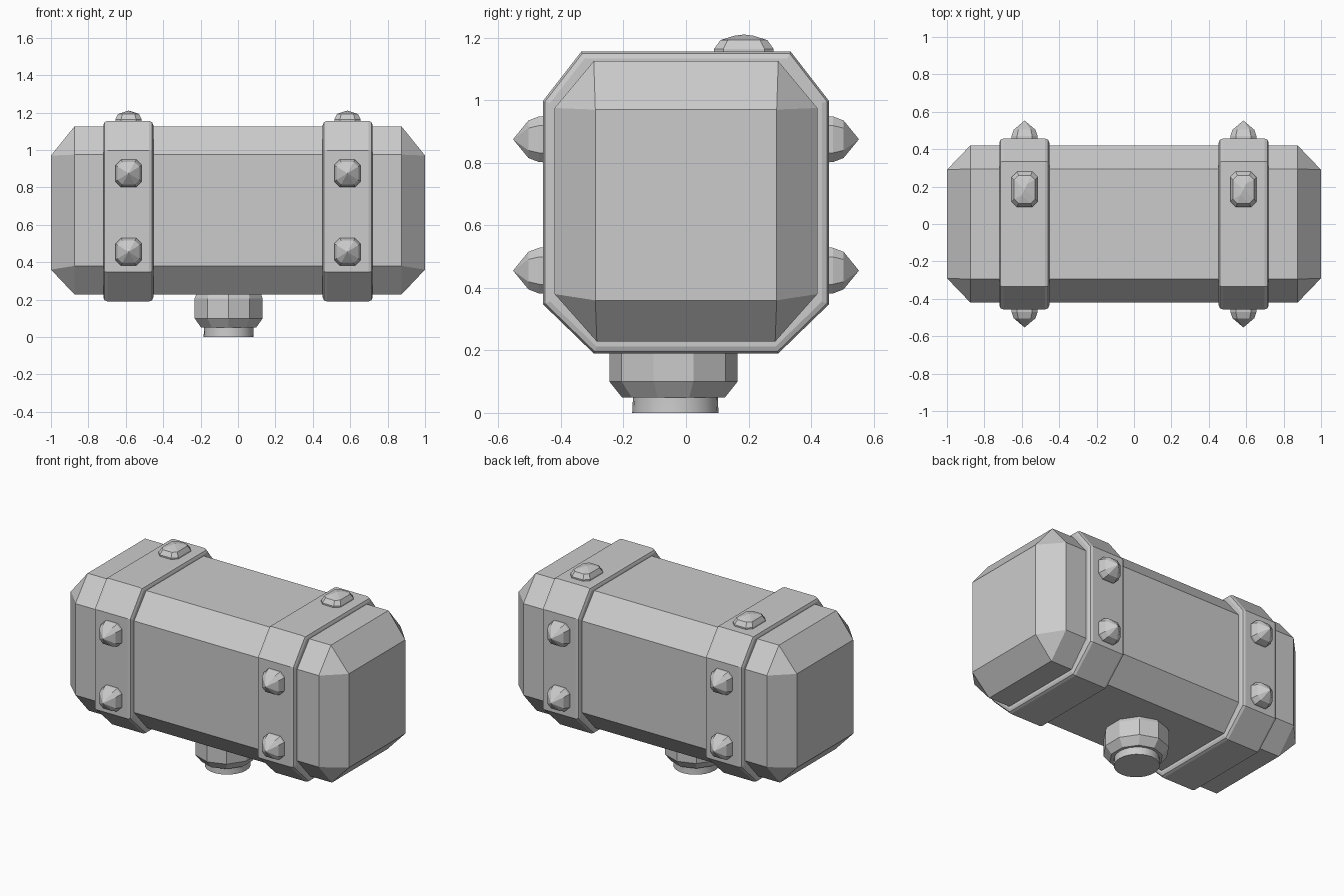
import bpy, bmesh, math
from mathutils import Matrix, Vector

if "Cube" in bpy.data.objects:
    bpy.data.objects.remove(bpy.data.objects["Cube"])


def finish(bm, name):
    bmesh.ops.recalc_face_normals(bm, faces=bm.faces)
    me = bpy.data.meshes.new(name)
    bm.to_mesh(me)
    bm.free()
    ob = bpy.data.objects.new(name, me)
    bpy.context.collection.objects.link(ob)
    return ob


def hull(name, points):
    bm = bmesh.new()
    for p in points:
        bm.verts.new(p)
    res = bmesh.ops.convex_hull(bm, input=bm.verts)
    junk = [v for v in set(res["geom_interior"] + res["geom_unused"]) if isinstance(v, bmesh.types.BMVert)]
    if junk:
        bmesh.ops.delete(bm, geom=junk, context='VERTS')
    bmesh.ops.dissolve_limit(bm, angle_limit=math.radians(1), verts=bm.verts, edges=bm.edges)
    return finish(bm, name)


def octagon(side, top, bottom, z_low, z_high, side_low, side_high):
    half = [(bottom, z_low), (side, side_low), (side, side_high), (top, z_high)]
    return half + [(-y, z) for y, z in reversed(half)]


def lathe(name, rings, sides, centre, squash=1.0):
    bm = bmesh.new()
    loops = []
    for r, z in rings:
        angles = [2 * math.pi * i / sides + math.pi / 2 for i in range(sides)]
        loops.append([bm.verts.new((centre[0] + r * squash * math.cos(a),
                                    centre[1] + r * math.sin(a), z)) for a in angles])
    for a, b in zip(loops, loops[1:]):
        for i in range(sides):
            j = (i + 1) % sides
            bm.faces.new((a[i], a[j], b[j], b[i]))
    bm.faces.new(loops[0])
    bm.faces.new(loops[-1])
    return finish(bm, name)


def stud(name, matrix, rings, tip):
    # Stacked rectangles with cut corners, closed by the tip points
    pts = []
    for a, b, h in rings:
        c = min(a, b) * 0.42
        for sx in (-1, 1):
            for sy in (-1, 1):
                pts += [(sx * a, sy * (b - c), h), (sx * (a - c), sy * b, h)]
    return hull(name, [matrix @ Vector(p) for p in pts + tip])


# Head block: octagonal bar tapering to a rectangle at each end
body = octagon(0.42, 0.295, 0.285, 0.228, 1.125, 0.38, 0.975)
points = [(s * 0.875, y, z) for s in (-1, 1) for y, z in body]
points += [(s, y, z) for s in (-1, 1) for y in (-0.29, 0.29) for z in (0.36, 0.97)]
hull("hammer_head", points)

# Metal bands with softened rims
band = octagon(0.457, 0.335, 0.295, 0.19, 1.155, 0.347, 0.998)
for s, side in ((-1, "left"), (1, "right")):
    ob = hull("band_" + side, [(s * x, y, z) for x in (0.453, 0.72) for y, z in band])
    bev = ob.modifiers.new("rim", 'BEVEL')
    bev.width = 0.022
    bev.segments = 2
    bev.limit_method = 'ANGLE'
    bev.angle_limit = math.radians(60)

    # Pointed studs on front and back of each band
    for d, face in ((-1, "front"), (1, "back")):
        for z, level in ((0.455, "lower"), (0.875, "upper")):
            m = Matrix.Translation((s * 0.585, d * 0.45, z)) @ Matrix.Rotation(-d * math.pi / 2, 4, 'X')
            stud(f"stud_{side}_{face}_{level}", m,
                 [(0.07, 0.075, -0.02), (0.07, 0.073, 0.02), (0.058, 0.06, 0.054)],
                 [(0, 0, 0.103)])

    # Low blunt stud on top, set towards the back
    stud("stud_" + side + "_top", Matrix.Translation((s * 0.585, 0.185, 1.15)),
         [(0.07, 0.095, -0.02), (0.07, 0.095, 0.014), (0.056, 0.075, 0.042)],
         [(-0.015, -0.03, 0.056), (0.015, 0.03, 0.056), (0, 0, 0.06)])

# Collar and cut-off handle, slightly off centre
lathe("collar", [(0.165, 0.05), (0.205, 0.1), (0.205, 0.205), (0.19, 0.24)],
      10, (-0.05, -0.04), 0.935)
handle = lathe("handle", [(0.138, 0.0), (0.136, 0.04), (0.136, 0.15)], 24, (-0.05, -0.034), 0.97)
bpy.context.view_layer.objects.active = handle
handle.select_set(True)
bpy.ops.object.shade_smooth_by_angle(angle=math.radians(30))
